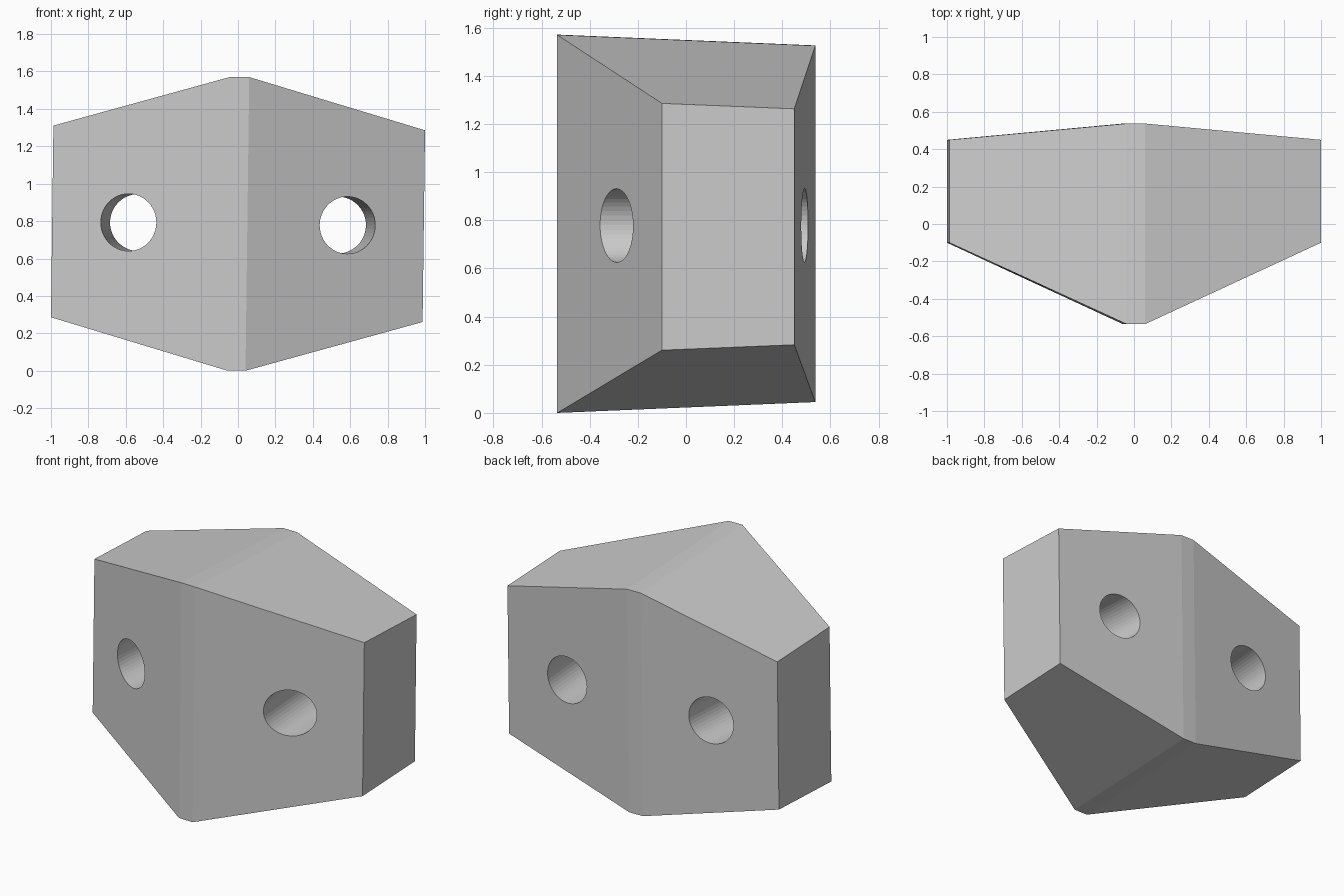
import bpy, bmesh, math
from mathutils import Vector, Matrix

cube = bpy.data.objects.get("Cube")
if cube:
    bpy.data.objects.remove(cube, do_unlink=True)

MID = 0.785                      # height of the block's centre
ROLL = math.radians(0.73)        # slight lean towards +x
HOLE_RADIUS = 0.153

grey = bpy.data.materials.new("plain grey")
grey.use_nodes = True
colour = (0.6, 0.6, 0.6, 1)
grey.diffuse_color = colour
grey.node_tree.nodes["Principled BSDF"].inputs["Base Color"].default_value = colour


def add_object(name, bm):
    bmesh.ops.recalc_face_normals(bm, faces=bm.faces)
    mesh = bpy.data.meshes.new(name)
    bm.to_mesh(mesh)
    bm.free()
    mesh.materials.append(grey)
    obj = bpy.data.objects.new(name, mesh)
    bpy.context.collection.objects.link(obj)
    return obj


# Block: four cross-sections along x, bridged into a solid
def section(bm, x, front, back, front_half, back_half):
    corners = [(front, -front_half), (back, -back_half),
               (back, back_half), (front, front_half)]
    return [bm.verts.new((x, y, z)) for y, z in corners]


end = (-0.10, 0.45, 0.5125, 0.49)
ridge = (-0.535, 0.537, 0.785, 0.74)
bm = bmesh.new()
rings = [section(bm, x, *size) for x, size in
         ((-0.9935, end), (-0.05, ridge), (0.05, ridge), (0.9935, end))]
for a, b in zip(rings, rings[1:]):
    for i in range(4):
        j = (i + 1) % 4
        bm.faces.new((a[i], a[j], b[j], b[i]))
bm.faces.new(rings[0])
bm.faces.new(rings[-1])
block = add_object("drilled_block", bm)

# Two round holes that converge a little towards the back
for side, name in ((-1, "right_hole_cutter"), (1, "left_hole_cutter")):
    entry = Vector((side * 0.585, -0.285, 0))
    leave = Vector((side * 0.53, 0.49, 0))
    axis = (leave - entry).to_track_quat('Z', 'Y').to_matrix().to_4x4()
    bm = bmesh.new()
    bmesh.ops.create_cone(bm, cap_ends=True, segments=48, radius1=HOLE_RADIUS,
                          radius2=HOLE_RADIUS, depth=2,
                          matrix=Matrix.Translation((entry + leave) / 2) @ axis)
    cutter = add_object(name, bm)
    cut = block.modifiers.new(name, 'BOOLEAN')
    cut.operation = 'DIFFERENCE'
    cut.solver = 'EXACT'
    cut.object = cutter
    bpy.context.view_layer.objects.active = block
    bpy.ops.object.modifier_apply(modifier=cut.name)
    bpy.data.objects.remove(cutter, do_unlink=True)

# Lean the finished block and stand it on the ground
block.data.transform(Matrix.Translation((0, 0, MID)) @ Matrix.Rotation(ROLL, 4, 'Y'))
lowest = min(v.co.z for v in block.data.vertices)
block.data.transform(Matrix.Translation((0, 0, -lowest)))
